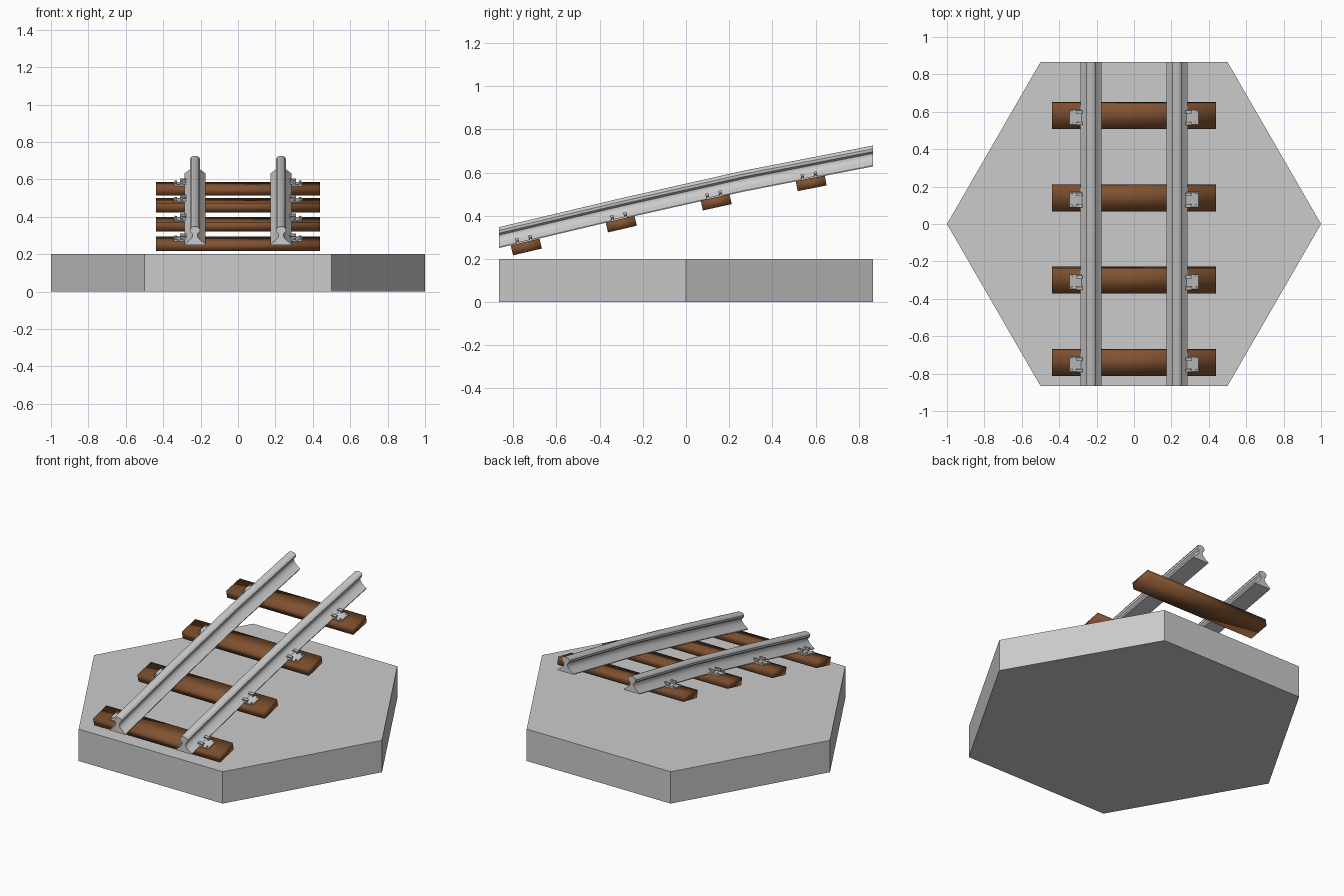
import bpy, bmesh, math
from mathutils import Matrix, Vector

if "Cube" in bpy.data.objects:
    bpy.data.objects.remove(bpy.data.objects["Cube"])

brown = bpy.data.materials.new("wood")
brown.diffuse_color = (0.22, 0.085, 0.03, 1)
brown.use_nodes = True
brown.node_tree.nodes["Principled BSDF"].inputs["Base Color"].default_value = brown.diffuse_color


def finish(bm, name, mat=None, angle=None):
    bmesh.ops.recalc_face_normals(bm, faces=bm.faces)
    me = bpy.data.meshes.new(name)
    bm.to_mesh(me)
    bm.free()
    ob = bpy.data.objects.new(name, me)
    bpy.context.collection.objects.link(ob)
    if mat:
        me.materials.append(mat)
    if angle:
        bpy.context.view_layer.objects.active = ob
        ob.select_set(True)
        bpy.ops.object.shade_smooth_by_angle(angle=math.radians(angle))
        ob.select_set(False)
    return ob


def add_box(bm, size, loc, frame=Matrix()):
    m = frame @ Matrix.Translation(loc) @ Matrix.Diagonal((*size, 1))
    bmesh.ops.create_cube(bm, size=1, matrix=m)


def add_cylinder(bm, r, h, loc, frame):
    bmesh.ops.create_cone(bm, cap_ends=True, segments=8, radius1=r, radius2=r, depth=h,
                          matrix=frame @ Matrix.Translation(loc))


# Hexagonal base tile
bm = bmesh.new()
bmesh.ops.create_cone(bm, cap_ends=True, segments=6, radius1=1, radius2=1, depth=0.2,
                      matrix=Matrix.Translation((0, 0, 0.1)) @ Matrix.Rotation(math.pi / 6, 4, 'Z'))
if max(v.co.x for v in bm.verts) < 0.95:
    bmesh.ops.rotate(bm, verts=bm.verts, matrix=Matrix.Rotation(math.pi / 6, 3, 'Z'))
finish(bm, "hex_base")

# Rails: flared foot, thin web, rounded head, swept up the slope
half = [(0.055, 0), (0.055, 0.005), (0.032, 0.022), (0.018, 0.036), (0.012, 0.049),
        (0.014, 0.060), (0.025, 0.069), (0.027, 0.082), (0.021, 0.092), (0.009, 0.097)]
profile = half + [(-x, z) for x, z in reversed(half)]
path = [(-0.866, 0.25), (-0.3, 0.384), (0.27, 0.512), (0.866, 0.628)]
for side, label in ((-1, "left"), (1, "right")):
    bm = bmesh.new()
    rings = [[bm.verts.new((side * 0.23 + x, y, z0 + z)) for x, z in profile] for y, z0 in path]
    n = len(profile)
    for a, b in zip(rings, rings[1:]):
        for i in range(n):
            bm.faces.new((a[i], a[(i + 1) % n], b[(i + 1) % n], b[i]))
    bm.faces.new(rings[0])
    bm.faces.new(rings[-1])
    finish(bm, "rail_" + label, angle=40)

# Sleepers tilted with the slope, each with a fastening plate outside both rails
ties = [(-0.74, 0.255, 13.3), (-0.30, 0.361, 13), (0.14, 0.462, 12.5), (0.58, 0.550, 11)]
for k, (y, z, tilt) in enumerate(ties, 1):
    frame = Matrix.Translation((0, y, z)) @ Matrix.Rotation(math.radians(tilt), 4, 'X')
    bm = bmesh.new()
    add_box(bm, (0.876, 0.137, 0.047), (0, 0, 0), frame)
    finish(bm, f"sleeper_{k}", brown, angle=100)

    bm = bmesh.new()
    for s in (-1, 1):
        add_box(bm, (0.075, 0.08, 0.008), (s * 0.307, -0.003, 0.0265), frame)
        for dy in (-0.034, 0.028):
            # outer bolt, then clip stud and clip reaching onto the rail foot
            add_cylinder(bm, 0.006, 0.010, (s * 0.333, dy, 0.033), frame)
            add_cylinder(bm, 0.007, 0.018, (s * 0.300, dy, 0.037), frame)
            add_box(bm, (0.034, 0.016, 0.007), (s * 0.292, dy, 0.046), frame)
    finish(bm, f"rail_fastening_{k}")
